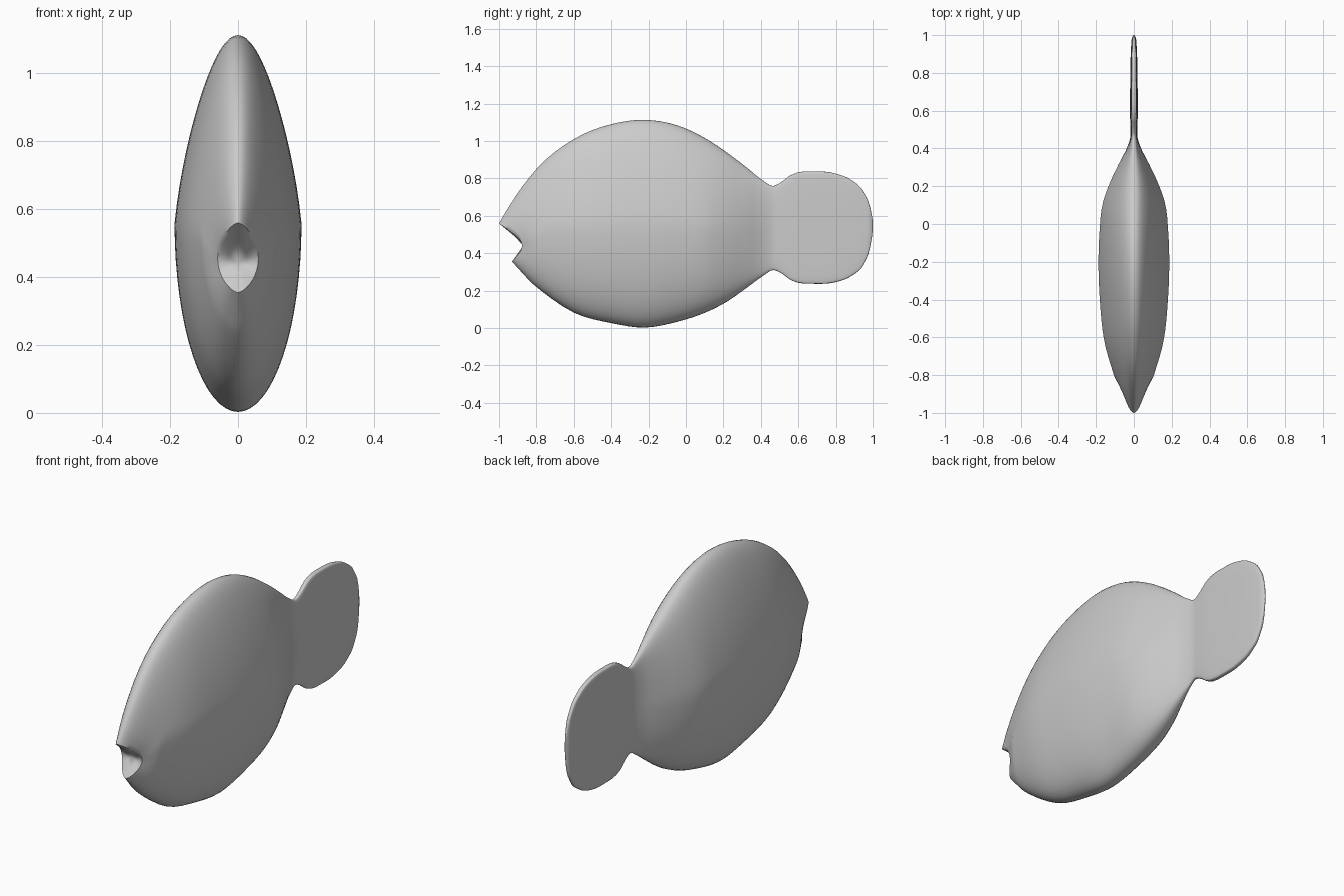
import bpy, bmesh, math

if "Cube" in bpy.data.objects:
    bpy.data.objects.remove(bpy.data.objects["Cube"])

AROUND = 64   # points per cross-section
STEPS = 4     # interpolated rings between stations

# station: top y, top z, bottom y, bottom z, half width, side set-back, roundness power, top taper
mouth = [
    (-.915, .49, -.895, .405, .030, .030, 1.2, 0),
    (-1.00, .56, -.930, .355, .060, .085, 1.3, .1),
    (-.950, .645, -.880, .30, .086, .075, 1.15, .2),
]
# station: y, top z, bottom z, half width, roundness power, top taper
trunk = [
    (-.80, .850, .220, .118, 1, .3), (-.60, 1.010, .083, .160, 1, .3),
    (-.40, 1.090, .027, .180, 1, .3), (-.22, 1.113, .003, .187, 1, .3),
    (-.05, 1.085, .033, .182, 1, .3), (.12, 1.005, .090, .162, .95, .3),
    (.22, .938, .142, .126, .9, .25), (.32, .862, .212, .079, .85, .2),
    (.41, .790, .278, .034, .7, .1), (.465, .760, .310, .018, .5, 0),
    (.505, .778, .296, .018, .4, 0), (.56, .818, .257, .020, .35, 0),
    (.69, .838, .237, .020, .3, 0), (.80, .826, .246, .019, .3, 0),
    (.89, .787, .283, .017, .3, 0), (.95, .727, .342, .014, .35, 0),
    (.985, .650, .430, .010, .4, 0), (.998, .590, .500, .004, .5, 0),
]
rows = mouth + [(y, zt, y, zb, w, .04 if y < -.7 else 0, p, t)
                for y, zt, zb, w, p, t in trunk]


def blend(a, b, c, d, u):
    """Smooth curve through b and c, with tangents scaled to station spacing."""
    h = max(abs(c[0] - b[0]), 1e-4)
    h0, h1 = max(abs(b[0] - a[0]), 1e-4), max(abs(d[0] - c[0]), 1e-4)
    out = []
    for i in range(len(b)):
        s = (c[i] - b[i]) / h
        s0 = (b[i] - a[i]) / h0 if b is not a else s
        s1 = (d[i] - c[i]) / h1 if d is not c else s
        m0 = (s0 * h + s * h0) / (h + h0) * h
        m1 = (s * h1 + s1 * h) / (h + h1) * h
        out.append((2*u**3 - 3*u**2 + 1) * b[i] + (u**3 - 2*u**2 + u) * m0
                   + (3*u**2 - 2*u**3) * c[i] + (u**3 - u**2) * m1)
    return out


# the lip is a crease, so the mouth and the outer skin are interpolated separately
def refine(stations):
    dense = []
    for i in range(len(stations) - 1):
        a = stations[max(i - 1, 0)]
        d = stations[min(i + 2, len(stations) - 1)]
        dense += [blend(a, stations[i], stations[i + 1], d, k / STEPS) for k in range(STEPS)]
    return dense + [stations[-1]]


dense = refine(rows[:2])[:-1] + refine(rows[1:])

# fish body and tail fin as one continuous skin
bm = bmesh.new()
rings = []
for yt, zt, yb, zb, w, back, p, taper in dense:
    ring = []
    for k in range(AROUND):
        a = 2 * math.pi * k / AROUND
        s, c = math.sin(a), math.cos(a)
        x = math.copysign(max(w, 0) * abs(c) ** p, c) * (1 - taper * max(s, 0))
        f = (s + 1) / 2
        ring.append(bm.verts.new((x, yb + (yt - yb) * f + back * abs(c) ** 2.5,
                                  zb + (zt - zb) * f)))
    rings.append(ring)
for r0, r1 in zip(rings, rings[1:]):
    for k in range(AROUND):
        j = (k + 1) % AROUND
        bm.faces.new((r0[k], r0[j], r1[j], r1[k]))

# close the mouth and the tail edge
for ring, tip in ((rings[0], (0, -.87, .44)), (rings[-1], (0, 1, .545))):
    centre = bm.verts.new(tip)
    for k in range(AROUND):
        bm.faces.new((ring[k], ring[(k + 1) % AROUND], centre))
bmesh.ops.recalc_face_normals(bm, faces=bm.faces)

mesh = bpy.data.meshes.new("fish_body")
bm.to_mesh(mesh)
bm.free()
fish = bpy.data.objects.new("fish_body", mesh)
bpy.context.collection.objects.link(fish)
bpy.context.view_layer.objects.active = fish
fish.select_set(True)
bpy.ops.object.shade_smooth_by_angle(angle=math.radians(60))
